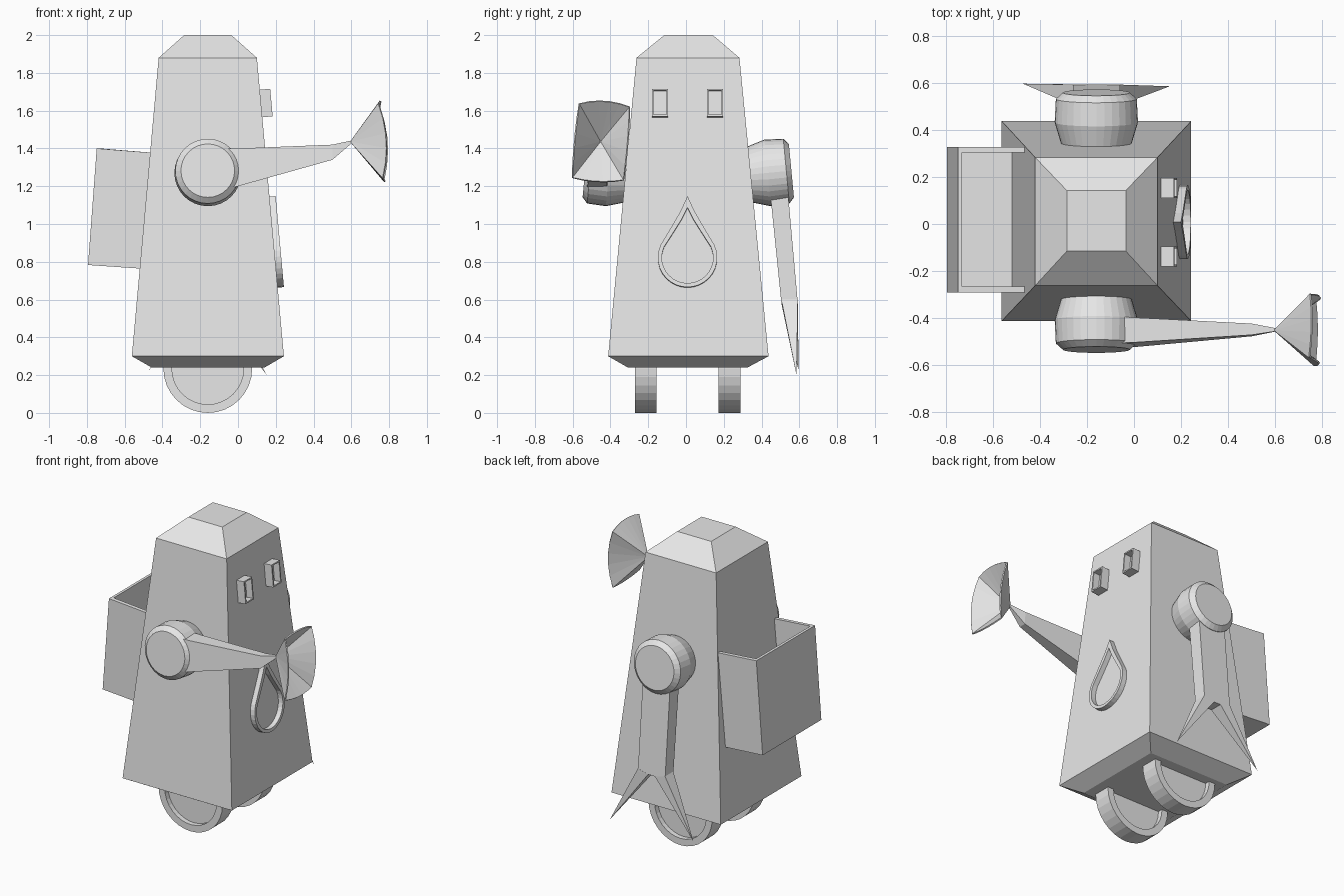
import bpy, bmesh, math
from mathutils import Vector

if "Cube" in bpy.data.objects:
    bpy.data.objects.remove(bpy.data.objects["Cube"])

grey = bpy.data.materials.new("light_grey")
grey.diffuse_color = (0.8, 0.8, 0.8, 1)
grey.use_nodes = True
grey.node_tree.nodes["Principled BSDF"].inputs["Base Color"].default_value = grey.diffuse_color


def make(name, verts, faces):
    """Mesh object with flat faces and outward normals."""
    me = bpy.data.meshes.new(name)
    me.from_pydata([tuple(v) for v in verts], [], faces)
    bm = bmesh.new()
    bm.from_mesh(me)
    bmesh.ops.recalc_face_normals(bm, faces=bm.faces)
    bm.to_mesh(me)
    bm.free()
    ob = bpy.data.objects.new(name, me)
    me.materials.append(grey)
    bpy.context.collection.objects.link(ob)
    return ob


def loft(name, rings, caps=True, closed=False):
    """Skin a list of equal-length point rings."""
    n, m = len(rings[0]), len(rings)
    verts = [p for r in rings for p in r]
    faces = []
    for k in range(m if closed else m - 1):
        a, b = k * n, (k + 1) % m * n
        faces += [(a + i, a + (i + 1) % n, b + (i + 1) % n, b + i) for i in range(n)]
    if caps and not closed:
        faces += [tuple(range(n)), tuple(range((m - 1) * n, m * n))]
    return make(name, verts, faces)


def rect_z(x0, x1, y0, y1, z):
    return [(x0, y0, z), (x1, y0, z), (x1, y1, z), (x0, y1, z)]


def lathe(name, centre, axis, profile, n=32):
    """Solid of revolution; profile holds (radius, distance along axis)."""
    axis = Vector(axis).normalized()
    u = Vector((1, 0, 0))
    v = axis.cross(u)
    rings = [[Vector(centre) + axis * d + r * (math.cos(t) * u + math.sin(t) * v)
              for t in (2 * math.pi * i / n for i in range(n))] for r, d in profile]
    return loft(name, rings)


# Tapered body with chamfered base and crown
loft("body", [rect_z(-0.457, 0.14, -0.307, 0.325, 0.24),
              rect_z(-0.562, 0.243, -0.412, 0.437, 0.30),
              rect_z(-0.42, 0.10, -0.262, 0.283, 1.88),
              rect_z(-0.285, -0.035, -0.115, 0.142, 2.0)])

# Wheels, recessed on both sides
for name, y in (("right_wheel", -0.213), ("left_wheel", 0.23)):
    lathe(name, (-0.16, y, 0.235), (0, 1, 0),
          [(0.19, -0.025), (0.19, -0.058), (0.235, -0.058),
           (0.235, 0.058), (0.19, 0.058), (0.19, 0.025)])

# Shoulders, leaning with the body walls
for name, s in (("right_shoulder", -1), ("left_shoulder", 1)):
    lathe(name, (-0.16, 0.012 + s * 0.33, 1.262), (0, s, 0.095),
          [(0.15, -0.02), (0.15, 0.0), (0.177, 0.09), (0.172, 0.19), (0.142, 0.217)])

# Raised arm, tapering to a point
def rect_x(x, yt, yb, w, z0, z1):
    return [(x, yb - w, z0), (x, yb + w, z0), (x, yt + w, z1), (x, yt - w, z1)]

loft("right_arm", [rect_x(-0.05, -0.45, -0.47, 0.055, 1.19, 1.40),
                   rect_x(0.0, -0.45, -0.47, 0.053, 1.20, 1.40),
                   rect_x(0.50, -0.447, -0.453, 0.024, 1.34, 1.42),
                   rect_x(0.605, -0.449, -0.45, 0.006, 1.43, 1.443)])

# Flared open horn at the end of the raised arm
corners = [Vector(c) for c in ((0.745, -0.566, 1.637), (0.75, -0.298, 1.62),
                               (0.772, -0.33, 1.232), (0.768, -0.602, 1.245))]
bulge = [Vector(b) for b in ((0.008, 0, 0.022), (0.03, 0.006, 0),
                             (0.008, 0, -0.015), (0.03, -0.006, 0))]
rim = []
for k in range(4):
    for i in range(5):
        t = i / 5
        rim.append(corners[k].lerp(corners[(k + 1) % 4], t) + bulge[k] * 4 * t * (1 - t))
n = len(rim)
horn = make("horn", [(0.597, -0.452, 1.436)] + rim,
            [(0, 1 + i, 1 + (i + 1) % n) for i in range(n)])
mod = horn.modifiers.new("wall", "SOLIDIFY")
mod.thickness = 0.008
mod.offset = 0

# Hanging arm with two pointed claws
loft("left_arm", [rect_z(-0.26, -0.06, 0.44, 0.535, 1.22),
                  rect_z(-0.26, -0.06, 0.505, 0.592, 0.58)])
for name, s, ytip, ztip in (("claw_back", -1, 0.596, 0.225), ("claw_front", 1, 0.585, 0.20)):
    def cx(d):
        return -0.16 + s * d
    make(name, [(cx(0.10), 0.505, 0.60), (cx(0.10), 0.592, 0.60),
                (cx(0.025), 0.592, 0.58), (cx(0.025), 0.505, 0.58), (cx(0.312), ytip, ztip)],
         [(0, 1, 2, 3), (0, 1, 4), (1, 2, 4), (2, 3, 4), (3, 0, 4)])

# Open-topped back basket, leaning with the body
def basket_ring(lower, wall, back):
    p = lambda x, z, y: (x, y, z)
    top, bot = ((-0.748, 1.40), (-0.462, 1.378)), ((-0.794, 0.783), (-0.515, 0.764))
    (xa, za), (xb, zb) = [(a[0] + (b[0] - a[0]) * lower, a[1] + (b[1] - a[1]) * lower)
                          for a, b in zip(top, bot)]
    y0, y1 = -0.29 + wall, 0.328 - wall
    return [p(xa + back, za, y0), p(xb, zb, y0), p(xb, zb, y1), p(xa + back, za, y1)]

loft("back_basket", [basket_ring(1, 0, 0), basket_ring(0, 0, 0),
                     basket_ring(0, 0.025, 0.018), basket_ring(0.96, 0.025, 0.018)])

# Points on the sloping face: y across, z up, d out from the surface
def on_face(y, z, d):
    return (0.243 - 0.0905 * (z - 0.30) + d, y, z + 0.0905 * d)

# Hollow eye boxes
def eye_ring(yc, inset, d):
    w, h = 0.043 - inset, 0.073 - inset
    return [on_face(yc + a * w, 1.638 + b * h, d) for a, b in ((-1, -1), (1, -1), (1, 1), (-1, 1))]

for name, yc in (("right_eye", -0.138), ("left_eye", 0.153)):
    loft(name, [eye_ring(yc, 0, -0.01), eye_ring(yc, 0, 0.055),
                eye_ring(yc, 0.009, 0.055), eye_ring(yc, 0.009, 0.01)])

# Teardrop rim: round bowl with concave flanks up to a tip
def drop_ring(r, tip, d):
    zc, half = 0.82, []
    for i in range(11):
        t = -math.pi / 2 + math.radians(115) * i / 10
        half.append((r * math.cos(t), zc + r * math.sin(t)))
    ya, za = half[-1]
    half += [(ya * 0.62, za + (tip - za) * 0.35), (ya * 0.27, za + (tip - za) * 0.68), (0, tip)]
    pts = half + [(-y, z) for y, z in half[-2:0:-1]]
    return [on_face(0.008 + y, z, d) for y, z in pts]

loft("teardrop_rim", [drop_ring(0.157, 1.145, -0.01), drop_ring(0.157, 1.145, 0.033),
                      drop_ring(0.136, 1.085, 0.033), drop_ring(0.136, 1.085, -0.01)], closed=True)
